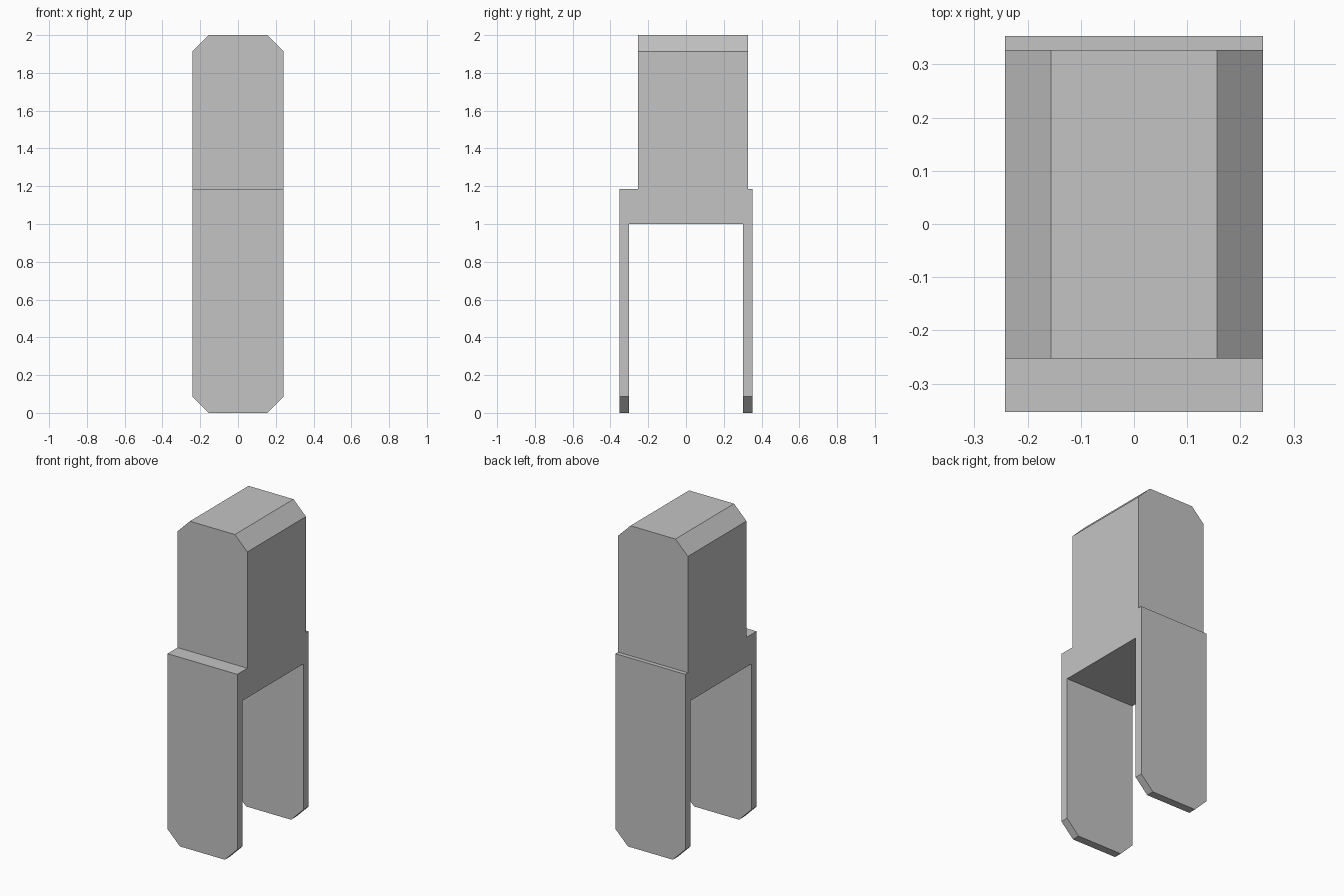
import bpy
import bmesh

cube = bpy.data.objects.get("Cube")
if cube:
    bpy.data.objects.remove(cube, do_unlink=True)

HALF_WIDTH = 0.242
HEIGHT = 2.0
CHAMFER = 0.086

# Plain grey paint
grey = bpy.data.materials.new("plain_grey")
grey.use_nodes = True
colour = (0.55, 0.55, 0.55, 1.0)
grey.diffuse_color = colour
grey.node_tree.nodes["Principled BSDF"].inputs["Base Color"].default_value = colour

# Side outline (y, z): upper block, shoulders, and two thin legs
outline = [
    (-0.353, 0), (-0.303, 0), (-0.303, 1.0), (0.303, 1.0), (0.303, 0), (0.353, 0),
    (0.353, 1.185), (0.327, 1.185), (0.327, HEIGHT),
    (-0.253, HEIGHT), (-0.253, 1.185), (-0.353, 1.185),
]

# Extrude the outline across the width
bm = bmesh.new()
side = bm.faces.new([bm.verts.new((-HALF_WIDTH, y, z)) for y, z in outline])
extruded = bmesh.ops.extrude_face_region(bm, geom=[side], use_keep_orig=True)
moved = [v for v in extruded["geom"] if isinstance(v, bmesh.types.BMVert)]
bmesh.ops.translate(bm, verts=moved, vec=(2 * HALF_WIDTH, 0, 0))
bmesh.ops.recalc_face_normals(bm, faces=bm.faces[:])


# Chamfer the outer corners at the crown and at the feet
def is_corner(edge):
    a, b = (v.co for v in edge.verts)
    level = abs(a.z - b.z) < 1e-4 and (a.z < 1e-4 or a.z > HEIGHT - 1e-4)
    return level and abs(a.x - b.x) < 1e-4


bmesh.ops.bevel(bm, geom=[e for e in bm.edges if is_corner(e)], offset=CHAMFER,
                offset_type='OFFSET', segments=1, affect='EDGES', clamp_overlap=False)
bmesh.ops.recalc_face_normals(bm, faces=bm.faces[:])

mesh = bpy.data.meshes.new("two_legged_block")
bm.to_mesh(mesh)
bm.free()
mesh.materials.append(grey)
block = bpy.data.objects.new("two_legged_block", mesh)
bpy.context.collection.objects.link(block)
